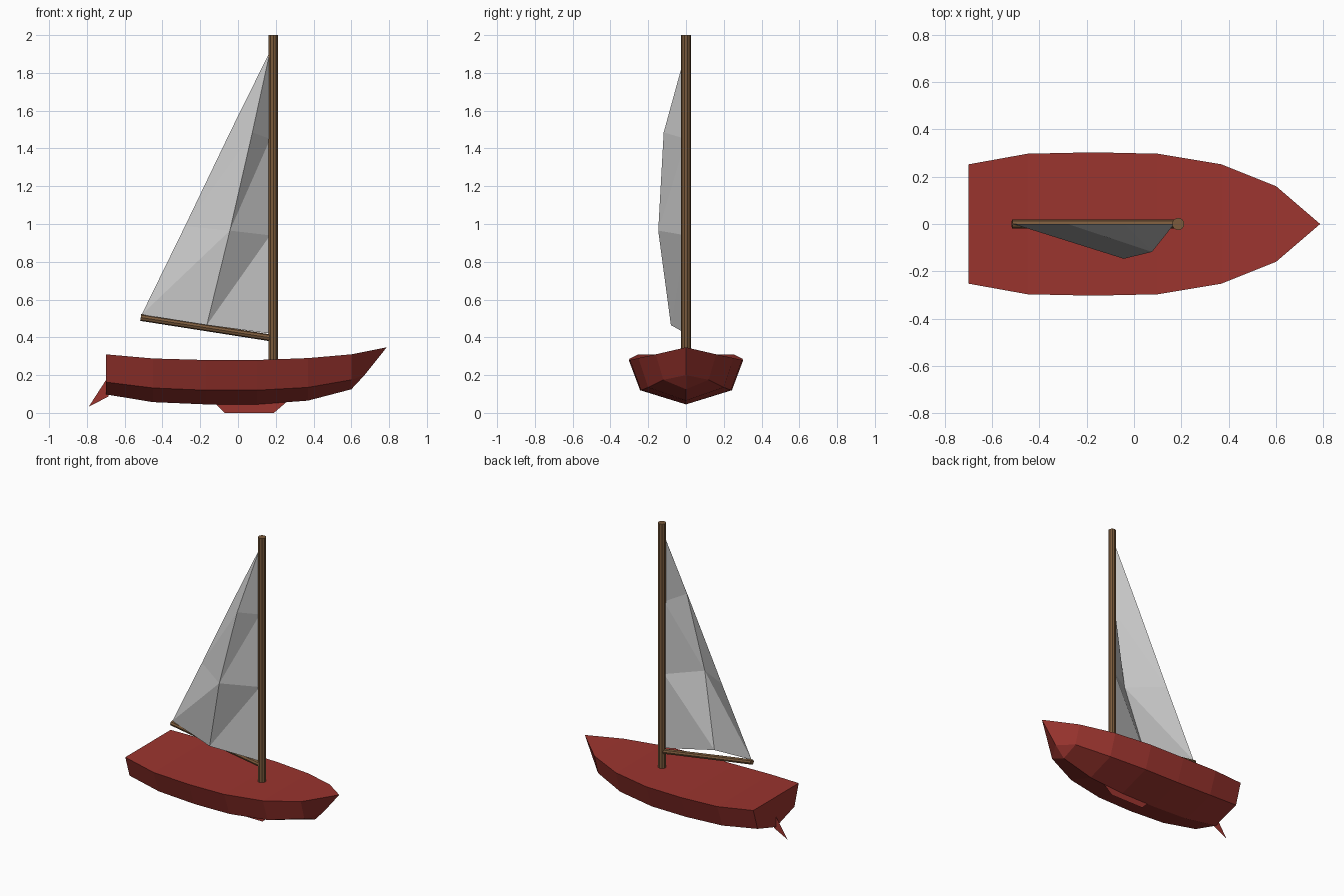
import bpy, bmesh
from mathutils import Vector

if "Cube" in bpy.data.objects:
    bpy.data.objects.remove(bpy.data.objects["Cube"])


def material(name, color):
    m = bpy.data.materials.new(name)
    m.diffuse_color = color
    m.use_nodes = True
    m.node_tree.nodes["Principled BSDF"].inputs["Base Color"].default_value = m.diffuse_color
    return m


RED = material("red_paint", (0.33, 0.035, 0.028, 1))
WOOD = material("wood", (0.2, 0.105, 0.045, 1))


def mesh_object(name, verts, faces, mat=None):
    bm = bmesh.new()
    vs = [bm.verts.new(v) for v in verts]
    for f in faces:
        bm.faces.new([vs[i] for i in f])
    bmesh.ops.remove_doubles(bm, verts=bm.verts, dist=1e-4)
    bmesh.ops.recalc_face_normals(bm, faces=bm.faces)
    me = bpy.data.meshes.new(name)
    bm.to_mesh(me)
    bm.free()
    ob = bpy.data.objects.new(name, me)
    bpy.context.collection.objects.link(ob)
    if mat:
        me.materials.append(mat)
    return ob


def spar(name, a, b, radius, sides):
    a, b = Vector(a), Vector(b)
    d = b - a
    bpy.ops.mesh.primitive_cylinder_add(vertices=sides, radius=radius,
                                        depth=d.length, location=(a + b) / 2)
    ob = bpy.context.object
    ob.name = name
    ob.rotation_euler = d.to_track_quat('Z', 'Y').to_euler()
    ob.data.materials.append(WOOD)


# Hull: cross-sections from transom to stem (x, sheer y/z, chine y/z, keel z)
stations = [
    (-0.70, 0.252, 0.31, 0.205, 0.163, 0.098),
    (-0.45, 0.297, 0.288, 0.238, 0.132, 0.057),
    (-0.17, 0.303, 0.28, 0.243, 0.12, 0.045),
    (0.10, 0.297, 0.28, 0.238, 0.12, 0.045),
    (0.37, 0.252, 0.29, 0.20, 0.135, 0.065),
    (0.60, 0.16, 0.31, 0.12, 0.175, 0.125),
]
verts = []
for x, sy, sz, cy, cz, kz in stations:
    verts += [(x, -sy, sz), (x, -cy, cz), (x, 0, kz), (x, cy, cz), (x, sy, sz)]
sheer, chine, keel = (0.787, 0, 0.347), (0.67, 0, 0.2), (0.60, 0, 0.125)
verts += [sheer, chine, keel, chine, sheer]
faces = [(0, 1, 2, 3, 4)]
for s in range(len(stations)):
    for j in range(5):
        a, b, k = s * 5 + j, s * 5 + (j + 1) % 5, 5
        faces.append((a, b, b + k, a + k))
mesh_object("hull", verts, faces, RED)

# Thin keel fin and rudder on the centreline
mesh_object("keel_fin", [(-0.13, 0, 0.06), (-0.07, 0, 0), (0.19, 0, 0), (0.26, 0, 0.06)],
            [(0, 1, 2, 3)], RED)
mesh_object("rudder", [(-0.695, 0, 0.18), (-0.79, 0, 0.033), (-0.685, 0, 0.087)],
            [(0, 1, 2)], RED)

# Mast and boom
spar("mast", (0.187, 0, 0.26), (0.187, 0, 2.0), 0.026, 10)
spar("boom", (-0.515, 0, 0.505), (0.187, 0, 0.395), 0.018, 8)

# Sail: luff, bellied middle and leech columns meeting at the head
sail = [
    (0.17, 0, 0.42), (0.17, 0, 0.94), (0.17, 0, 1.45),
    (-0.165, -0.08, 0.465), (-0.043, -0.147, 0.965), (0.076, -0.118, 1.485),
    (-0.51, 0, 0.52), (-0.28, 0, 0.99), (-0.04, 0, 1.49),
    (0.17, 0, 1.915),
]
tris = [(2, 5, 9), (5, 8, 9)]
for i in (0, 1):
    tris += [(i, i + 1, i + 3), (i + 1, i + 4, i + 3),
             (i + 3, i + 4, i + 6), (i + 4, i + 7, i + 6)]
mesh_object("sail", sail, tris)
